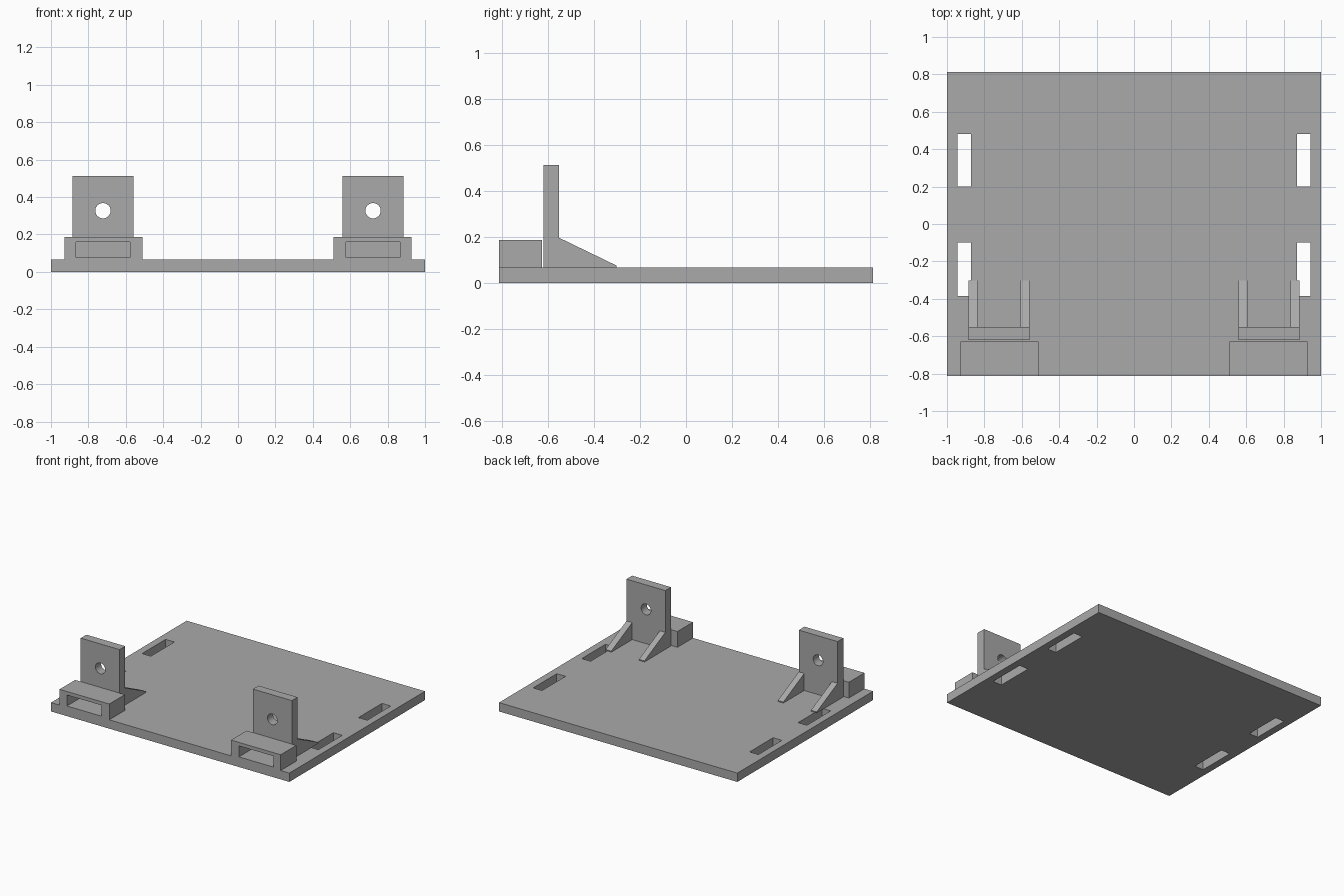
import bpy
import bmesh
import math
from mathutils import Matrix, Vector

cube = bpy.data.objects.get("Cube")
if cube:
    bpy.data.objects.remove(cube, do_unlink=True)

GREY = (0.4, 0.4, 0.4, 1.0)
grey = bpy.data.materials.new("plain grey")
grey.use_nodes = True
grey.diffuse_color = GREY
grey.node_tree.nodes["Principled BSDF"].inputs["Base Color"].default_value = GREY


def finish(name, bm):
    bmesh.ops.recalc_face_normals(bm, faces=bm.faces)
    mesh = bpy.data.meshes.new(name)
    bm.to_mesh(mesh)
    bm.free()
    mesh.materials.append(grey)
    obj = bpy.data.objects.new(name, mesh)
    bpy.context.collection.objects.link(obj)
    return obj


def box(name, x, y, z):
    """Box between the given (low, high) limits on each axis."""
    low, high = zip(x, y, z)
    size = Vector(high) - Vector(low)
    centre = (Vector(high) + Vector(low)) / 2
    bm = bmesh.new()
    bmesh.ops.create_cube(bm, size=1, matrix=Matrix.Translation(centre) @ Matrix.Diagonal(size).to_4x4())
    return finish(name, bm)


def rod(name, radius, length, centre):
    """Cylinder lying along y."""
    bm = bmesh.new()
    turn = Matrix.Translation(centre) @ Matrix.Rotation(math.pi / 2, 4, "X")
    bmesh.ops.create_cone(bm, cap_ends=True, segments=32, radius1=radius,
                          radius2=radius, depth=length, matrix=turn)
    return finish(name, bm)


def prism(name, profile, x):
    """Side profile of (y, z) points extruded across x."""
    bm = bmesh.new()
    face = bm.faces.new([bm.verts.new((x[0], y, z)) for y, z in profile])
    out = bmesh.ops.extrude_face_region(bm, geom=[face])
    moved = [g for g in out["geom"] if isinstance(g, bmesh.types.BMVert)]
    bmesh.ops.translate(bm, verts=moved, vec=(x[1] - x[0], 0, 0))
    return finish(name, bm)


def select(obj):
    bpy.ops.object.select_all(action="DESELECT")
    obj.select_set(True)
    bpy.context.view_layer.objects.active = obj


def cut(obj, cutter):
    """Subtract the cutter, then discard it."""
    mod = obj.modifiers.new("cut", "BOOLEAN")
    mod.operation = "DIFFERENCE"
    mod.solver = "EXACT"
    mod.object = cutter
    select(obj)
    bpy.ops.object.modifier_apply(modifier=mod.name)
    bpy.data.objects.remove(cutter, do_unlink=True)


def span(side, inner, outer):
    return sorted((side * inner, side * outer))


DECK = 0.067
FRONT = -0.813

# Base plate with two strap slots along each side
base = box("base_plate", (-1, 1), (FRONT, -FRONT), (0, DECK))
for side in (-1, 1):
    for y in ((0.2, 0.482), (-0.385, -0.1)):
        cut(base, box("slot_cutter", span(side, 0.871, 0.945), y, (-0.1, 0.2)))

for side, label in ((-1, "right"), (1, "left")):
    # Front block with a rectangular tunnel
    block = box(label + "_front_block", span(side, 0.511, 0.928), (FRONT, -0.627), (DECK, 0.187))
    cut(block, box("tunnel_cutter", span(side, 0.577, 0.866), (-0.9, -0.6), (0.077, 0.16)))

    # Upright tab with a round bolt hole
    tab = box(label + "_upright_tab", span(side, 0.56, 0.886), (-0.62, -0.552), (DECK, 0.513))
    cut(tab, rod("bolt_cutter", 0.041, 0.4, (side * 0.722, -0.586, 0.327)))
    select(tab)
    bpy.ops.object.shade_smooth_by_angle(angle=math.radians(30))

    # Sloped ribs behind the tab
    rib = [(-0.552, DECK), (-0.302, DECK), (-0.302, 0.075), (-0.552, 0.196)]
    prism(label + "_inner_rib", rib, span(side, 0.56, 0.606))
    prism(label + "_outer_rib", rib, span(side, 0.838, 0.886))
